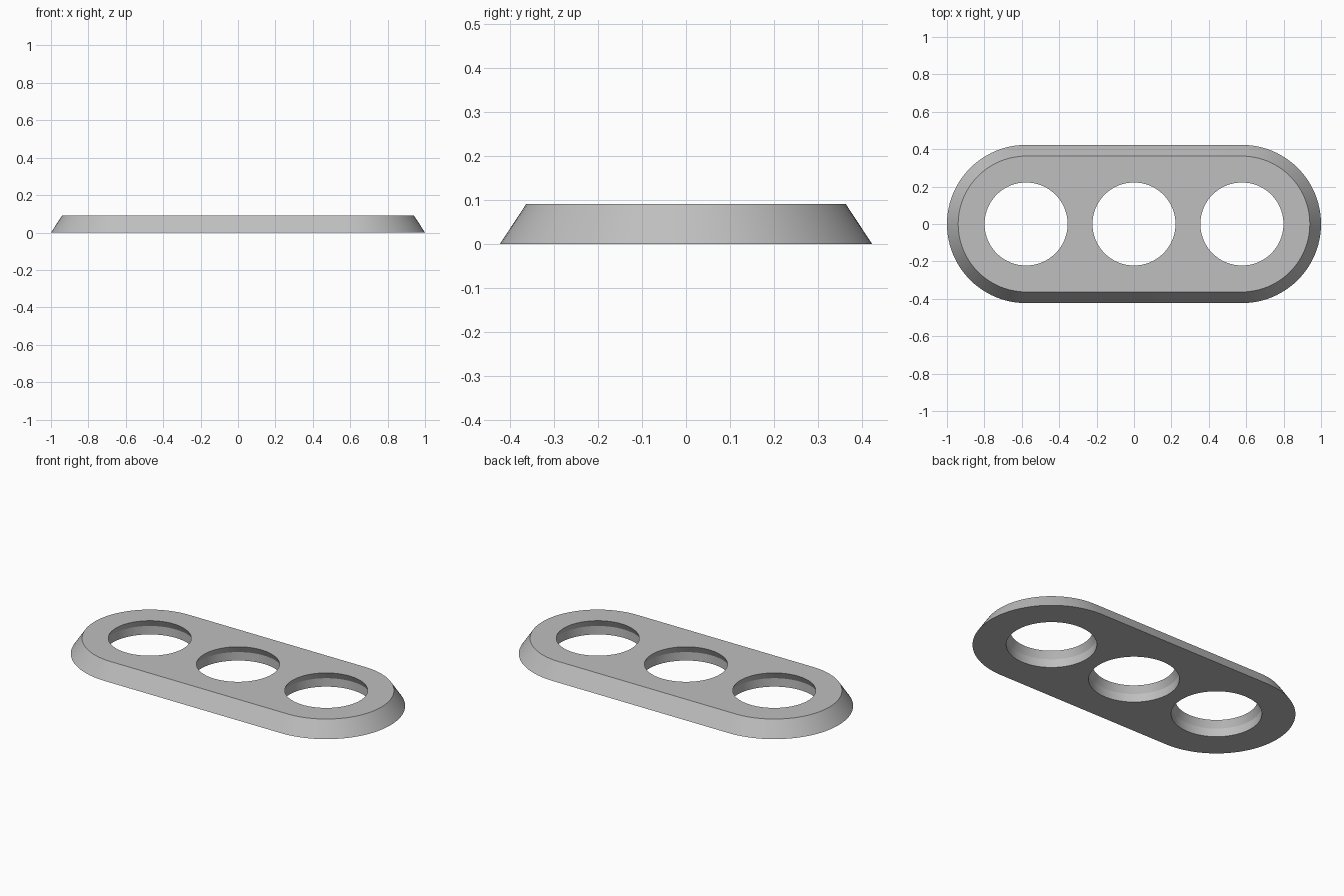
import bpy
import bmesh
from math import sin, cos, pi, radians

cube = bpy.data.objects.get("Cube")
if cube:
    bpy.data.objects.remove(cube, do_unlink=True)

HEIGHT = 0.091
SPACING = 0.577          # distance between hole centres
BASE_R, TOP_R = 0.423, 0.363
HOLE_BASE_R, HOLE_TOP_R = 0.243, 0.222
HOLE_BREAK = 0.05        # height where the hole starts to narrow
SEGMENTS = 96

bm = bmesh.new()


def add_loop(points, z):
    """Closed ring of edges at height z."""
    verts = [bm.verts.new((x, y, z)) for x, y in points]
    edges = [bm.edges.new((v, verts[i - 1])) for i, v in enumerate(verts)]
    return verts, edges


def circle(cx, r):
    steps = [2 * pi * i / SEGMENTS for i in range(SEGMENTS)]
    return [(cx + r * cos(a), r * sin(a)) for a in steps]


def stadium(r):
    half = SEGMENTS // 2
    arc = [-pi / 2 + pi * i / half for i in range(half + 1)]
    right = [(SPACING + r * cos(a), r * sin(a)) for a in arc]
    return right + [(-x, -y) for x, y in right]


def wall(lower, upper):
    """Quads between two matching rings."""
    a, b = lower[0], upper[0]
    for i in range(len(a)):
        bm.faces.new((a[i - 1], a[i], b[i], b[i - 1]))


# Sloped outer rim
base, top = add_loop(stadium(BASE_R), 0), add_loop(stadium(TOP_R), HEIGHT)
wall(base, top)
base_edges, top_edges = list(base[1]), list(top[1])

# Three holes: straight below, narrowing towards the top
for cx in (-SPACING, 0, SPACING):
    low = add_loop(circle(cx, HOLE_BASE_R), 0)
    mid = add_loop(circle(cx, HOLE_BASE_R), HOLE_BREAK)
    high = add_loop(circle(cx, HOLE_TOP_R), HEIGHT)
    wall(low, mid)
    wall(mid, high)
    base_edges += low[1]
    top_edges += high[1]

# Flat underside and top around the holes
for edges, direction in ((base_edges, -1), (top_edges, 1)):
    bmesh.ops.triangle_fill(bm, edges=edges, use_beauty=True,
                            normal=(0, 0, direction))
bmesh.ops.recalc_face_normals(bm, faces=bm.faces[:])

mesh = bpy.data.meshes.new("three_hole_plate")
bm.to_mesh(mesh)
bm.free()
mesh.shade_smooth()
mesh.set_sharp_from_angle(angle=radians(20))

plate = bpy.data.objects.new("three_hole_plate", mesh)
bpy.context.collection.objects.link(plate)

# Plain grey finish
grey = bpy.data.materials.new("plain_grey")
grey.use_nodes = True
color = (0.52, 0.52, 0.52, 1)
grey.diffuse_color = color
for node in grey.node_tree.nodes:
    if node.type == "BSDF_PRINCIPLED":
        node.inputs["Base Color"].default_value = color
mesh.materials.append(grey)
